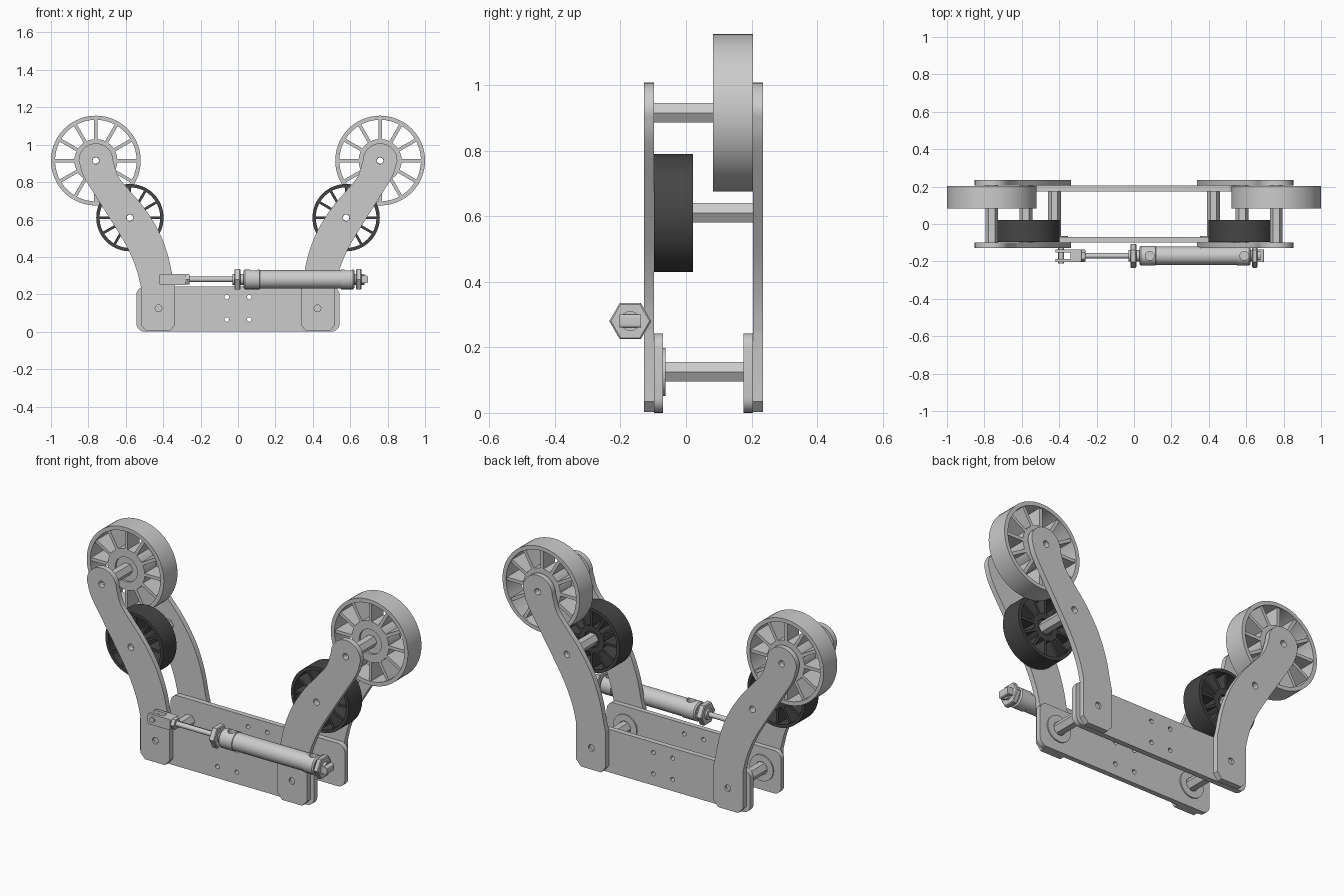
import bpy, bmesh
from math import sin, cos, pi, radians
from mathutils import Matrix, Vector

if "Cube" in bpy.data.objects:
    bpy.data.objects.remove(bpy.data.objects["Cube"])

dark = bpy.data.materials.new("dark_rubber")
dark.diffuse_color = (0.06, 0.06, 0.06, 1)
dark.use_nodes = True
dark.node_tree.nodes["Principled BSDF"].inputs["Base Color"].default_value = dark.diffuse_color


def link(name, mesh, mat=None):
    ob = bpy.data.objects.new(name, mesh)
    bpy.context.collection.objects.link(ob)
    bpy.ops.object.select_all(action='DESELECT')
    ob.select_set(True)
    bpy.context.view_layer.objects.active = ob
    if mat:
        mesh.materials.append(mat)
    bpy.ops.object.shade_smooth_by_angle(angle=radians(30))
    return ob


def circle(cx, cz, r, n=32, a0=0.0):
    return [(cx + r * cos(a0 + 2 * pi * i / n), cz + r * sin(a0 + 2 * pi * i / n)) for i in range(n)]


def plate(name, loops, y0, y1, mat=None):
    """Filled x-z outline with holes, extruded from y0 to y1."""
    cu = bpy.data.curves.new(name, 'CURVE')
    cu.dimensions, cu.fill_mode, cu.extrude = '2D', 'BOTH', (y1 - y0) / 2
    for pts in loops:
        sp = cu.splines.new('POLY')
        sp.points.add(len(pts) - 1)
        for p, (x, z) in zip(sp.points, pts):
            p.co = (x, z, 0, 1)
        sp.use_cyclic_u = True
    tmp = bpy.data.objects.new("tmp", cu)
    bpy.context.collection.objects.link(tmp)
    dg = bpy.context.evaluated_depsgraph_get()
    mesh = bpy.data.meshes.new_from_object(tmp.evaluated_get(dg))
    bpy.data.objects.remove(tmp)
    mesh.transform(Matrix.Translation((0, (y0 + y1) / 2, 0)) @ Matrix.Rotation(pi / 2, 4, 'X'))
    bm = bmesh.new()
    bm.from_mesh(mesh)
    bmesh.ops.remove_doubles(bm, verts=bm.verts, dist=1e-5)
    bmesh.ops.recalc_face_normals(bm, faces=bm.faces)
    bm.to_mesh(mesh)
    bm.free()
    mesh.name = name
    return link(name, mesh, mat)


def lathe(name, prof, n=40, y=-0.17, z=0.28):
    """Closed solid turned about an x-axis line; prof = (x, radius)."""
    bm = bmesh.new()
    rings = [[bm.verts.new((x, y + r * cos(2 * pi * i / n), z + r * sin(2 * pi * i / n)))
              for i in range(n)] for x, r in prof]
    for a, b in zip(rings, rings[1:]):
        for i in range(n):
            bm.faces.new((a[i], a[(i + 1) % n], b[(i + 1) % n], b[i]))
    bm.faces.new(rings[0])
    bm.faces.new(rings[-1])
    bmesh.ops.recalc_face_normals(bm, faces=bm.faces)
    mesh = bpy.data.meshes.new(name)
    bm.to_mesh(mesh)
    bm.free()
    return link(name, mesh)


def smooth_path(pts, steps=6):
    """Catmull-Rom samples through the points."""
    p = [Vector(q) for q in pts]
    p = [2 * p[0] - p[1]] + p + [2 * p[-1] - p[-2]]
    out = []
    for a, b, c, d in zip(p, p[1:], p[2:], p[3:]):
        for k in range(steps):
            t = k / steps
            out.append(tuple(0.5 * (2 * b + (c - a) * t + (2 * a - 5 * b + 4 * c - d) * t * t
                                    + (3 * b - a - 3 * c + d) * t ** 3)))
    return out + [tuple(p[-2])]


def rounded_rect(x0, x1, z0, z1, r, n=6):
    out = []
    for cx, cz, a in ((x1 - r, z1 - r, 0), (x0 + r, z1 - r, 1), (x0 + r, z0 + r, 2), (x1 - r, z0 + r, 3)):
        out += [(cx + r * cos((a + k / n) * pi / 2), cz + r * sin((a + k / n) * pi / 2)) for k in range(n + 1)]
    return out


def wheel(name, cx, cz, R, rim, hub, spokes, half_t, y0, y1, mat=None):
    loops = [circle(cx, cz, R, 72), circle(cx, cz, hub * 0.6)]
    ri, ro = hub, R - rim
    for s in range(spokes):
        mid = pi / 2 + (s + 0.5) * 2 * pi / spokes
        w = []
        for r, sgn in ((ro, 1), (ri, -1)):
            h = pi / spokes - half_t / r
            w += [(cx + r * cos(mid + sgn * h * k / 3), cz + r * sin(mid + sgn * h * k / 3)) for k in range(-3, 4)]
        loops.append(w)
    inset = 0.008
    plate(name + "_spokes", loops[1:] + [circle(cx, cz, ro + 0.004, 72)], y0 + inset, y1 - inset, mat)
    plate(name + "_rim", [loops[0], circle(cx, cz, ro, 72)], y0, y1, mat)
    plate(name + "_hub", [circle(cx, cz, hub * 0.6), circle(cx, cz, 0.025)], y0 + 0.02, y1 - 0.02, mat)


# Arm outline, left side
outer = [(-0.519, 0.24), (-0.545, 0.34), (-0.592, 0.45), (-0.66, 0.565), (-0.745, 0.70), (-0.825, 0.83), (-0.852, 0.915)]
inner = [(-0.668, 0.915), (-0.64, 0.83), (-0.58, 0.755), (-0.50, 0.66), (-0.425, 0.54), (-0.375, 0.41), (-0.347, 0.28), (-0.337, 0.24)]
cap = [(-0.76 + 0.092 * cos(pi - k * pi / 16), 0.915 + 0.092 * sin(pi - k * pi / 16)) for k in range(1, 16)]
arm = smooth_path(outer) + cap + smooth_path(inner) + [(-0.337, 0.035), (-0.365, 0.003), (-0.49, 0.003), (-0.519, 0.035)]
axles = {"upper": (-0.76, 0.915), "middle": (-0.578, 0.61), "base": (-0.425, 0.125)}

for side, s in (("left", 1), ("right", -1)):
    flip = lambda loop: [(s * x, z) for x, z in loop]
    # Swing arms
    holes = [circle(s * x, z, 0.018) for x, z in axles.values()]
    for face, y0, y1 in (("front", -0.128, -0.098), ("back", 0.205, 0.235)):
        plate(f"{side}_{face}_arm", [flip(arm)] + holes, y0, y1)
    # Hexagonal spacer shafts
    for key, (x, z) in axles.items():
        hexa = [circle(s * x, z, 0.034, 6)]
        if key == "base":
            plate(f"{side}_base_shaft", hexa, -0.115, 0.222)
        else:
            plate(f"{side}_{key}_shaft", hexa + [circle(s * x, z, 0.017)], -0.098, 0.205)
    # Bearing flange
    plate(f"{side}_bearing", [circle(s * -0.425, 0.125, 0.073), circle(s * -0.425, 0.125, 0.036)], -0.07, -0.063)
    # Wheels
    wheel(f"{side}_large_wheel", s * -0.76, 0.915, 0.24, 0.022, 0.115, 12, 0.009, 0.083, 0.204)
    wheel(f"{side}_small_wheel", s * -0.578, 0.61, 0.18, 0.018, 0.075, 12, 0.007, -0.097, 0.022, dark)

# Base plates
bolts = [circle(x, z, 0.012, 20) for x in (-0.06, 0.06) for z in (0.065, 0.185)]
for face, y0, y1 in (("front", -0.098, -0.07), ("back", 0.175, 0.205)):
    plate(f"{face}_base_plate", [rounded_rect(-0.543, 0.543, 0, 0.242, 0.045)] + bolts, y0, y1)

# Pneumatic cylinder
body = lathe("cylinder_body", [(-0.03, 0.03), (0.03, 0.03), (0.03, 0.046), (0.037, 0.053), (0.115, 0.053), (0.117, 0.049),
                               (0.55, 0.049), (0.552, 0.053), (0.615, 0.053), (0.622, 0.046), (0.622, 0.03), (0.675, 0.03)])
for x in (0.085, 0.59):
    bpy.ops.mesh.primitive_cylinder_add(vertices=24, radius=0.024, depth=0.06, location=(x, -0.17, 0.335))
    cutter = bpy.context.object
    cutter.hide_render = True
    mod = body.modifiers.new("port", 'BOOLEAN')
    mod.operation, mod.object = 'DIFFERENCE', cutter
    bpy.context.view_layer.objects.active = body
    bpy.ops.object.modifier_apply(modifier=mod.name)
    bpy.data.objects.remove(cutter)
lathe("piston_rod", [(-0.29, 0.014), (0.0, 0.014)], 24)
for name, x0, x1, r in (("mount_nut", -0.02, 0.013, 0.064), ("end_nut", 0.632, 0.66, 0.064), ("rod_nut", -0.283, -0.26, 0.033)):
    lathe(name, [(x0, r * 0.92), (x0 + 0.004, r), (x1 - 0.004, r), (x1, r * 0.92)], 6)

# Rear tang with pivot hole
plate("rear_tang", [rounded_rect(0.64, 0.695, 0.26, 0.30, 0.008)], -0.203, -0.137)

# Rod clevis: two prongs, a bridge and a pin
for name, y0, y1 in (("front_prong", -0.203, -0.187), ("back_prong", -0.153, -0.137)):
    plate(name, [rounded_rect(-0.42, -0.28, 0.25, 0.31, 0.008), circle(-0.39, 0.28, 0.015)], y0, y1)
plate("clevis_bridge", [rounded_rect(-0.34, -0.28, 0.25, 0.31, 0.008)], -0.188, -0.152)
plate("clevis_pin", [circle(-0.39, 0.28, 0.015)], -0.21, -0.12)
